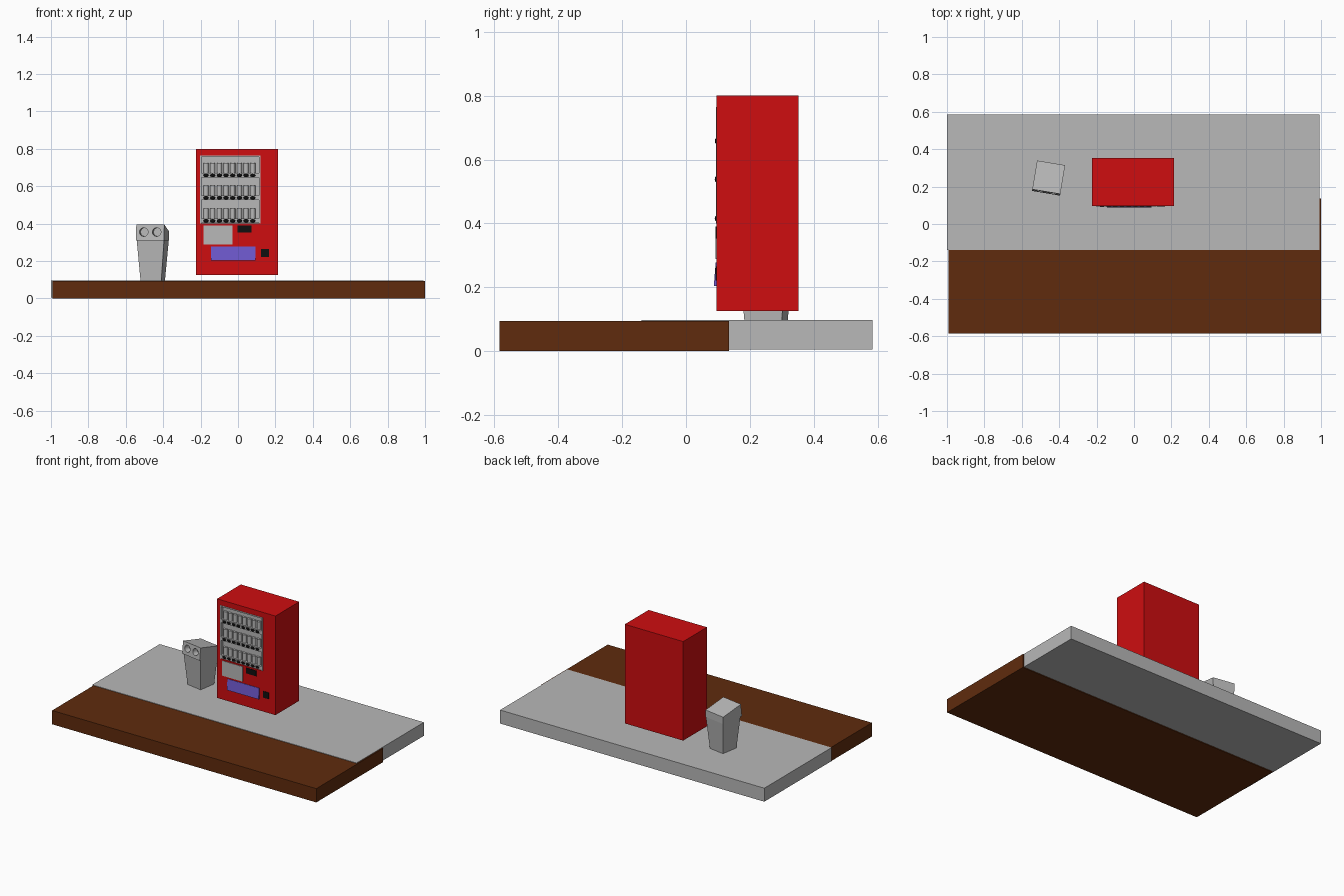
import bpy, bmesh, math
from mathutils import Matrix, Vector

if "Cube" in bpy.data.objects:
    bpy.data.objects.remove(bpy.data.objects["Cube"])


def material(name, rgb):
    m = bpy.data.materials.new(name)
    m.diffuse_color = (*rgb, 1)
    m.use_nodes = True
    m.node_tree.nodes["Principled BSDF"].inputs["Base Color"].default_value = m.diffuse_color
    return m


GREY = material("grey", (0.48, 0.48, 0.48))
RED = material("red", (0.62, 0.004, 0.005))
BROWN = material("brown", (0.115, 0.024, 0.004))
PURPLE = material("purple", (0.16, 0.10, 0.62))
BLACK = material("black", (0.005, 0.005, 0.005))


def finish(name, bm, mat):
    bmesh.ops.recalc_face_normals(bm, faces=bm.faces)
    me = bpy.data.meshes.new(name)
    bm.to_mesh(me)
    bm.free()
    if mat:
        me.materials.append(mat)
    ob = bpy.data.objects.new(name, me)
    bpy.context.collection.objects.link(ob)
    return ob


def add_box(bm, x0, x1, y0, y1, z0, z1):
    m = Matrix.Translation(((x0 + x1) / 2, (y0 + y1) / 2, (z0 + z1) / 2))
    m = m @ Matrix.Diagonal((x1 - x0, y1 - y0, z1 - z0, 1))
    return bmesh.ops.create_cube(bm, size=1, matrix=m)["verts"]


def box(name, mat, *dims):
    bm = bmesh.new()
    add_box(bm, *dims)
    return finish(name, bm, mat)


def cut(target, cutter):
    mod = target.modifiers.new("cut", "BOOLEAN")
    mod.operation = "DIFFERENCE"
    mod.solver = "EXACT"
    mod.object = cutter
    cutter.hide_render = True
    bpy.context.view_layer.objects.active = target
    bpy.ops.object.modifier_apply(modifier=mod.name)
    bpy.data.objects.remove(cutter)


# Ground slabs
box("earth_slab", BROWN, -0.992, 1.0, -0.585, 0.135, 0, 0.094)
box("pavement_slab", GREY, -1.0, 0.992, -0.14, 0.585, 0.005, 0.097)

# Cabinet with a display recess
F = 0.096
cabinet = box("cabinet", RED, -0.225, 0.215, F, 0.352, 0.125, 0.80)
cut(cabinet, box("recess_cutter", None, -0.203, 0.12, 0.05, 0.122, 0.40, 0.764))

# Grey lining and shelves of the display
ROWS = (0.403, 0.526, 0.646)
bm = bmesh.new()
add_box(bm, -0.203, 0.12, 0.116, 0.122, 0.40, 0.764)
add_box(bm, -0.203, -0.195, F - 0.002, 0.12, 0.40, 0.764)
add_box(bm, 0.112, 0.12, F - 0.002, 0.12, 0.40, 0.764)
add_box(bm, -0.203, 0.12, F - 0.002, 0.12, 0.756, 0.764)
for z in ROWS:
    add_box(bm, -0.199, 0.116, F - 0.001, 0.12, z, z + 0.024)
finish("display_shelves", bm, GREY)

# Cans and the selection buttons beneath them
cans, buttons = bmesh.new(), bmesh.new()
for z in ROWS:
    for i in range(8):
        x = -0.171 + i * 0.0357
        bmesh.ops.create_cone(cans, cap_ends=True, segments=16, radius1=0.0135,
                              radius2=0.0135, depth=0.055,
                              matrix=Matrix.Translation((x, 0.113, z + 0.0505)))
        m = Matrix.Translation((x, F - 0.001, z + 0.012)) @ Matrix.Diagonal((0.014, 0.005, 0.009, 1))
        bmesh.ops.create_uvsphere(buttons, u_segments=12, v_segments=8, radius=1, matrix=m)
for ob in (finish("cans", cans, GREY), finish("buttons", buttons, BLACK)):
    for o in bpy.context.selected_objects:
        o.select_set(False)
    ob.select_set(True)
    bpy.context.view_layer.objects.active = ob
    bpy.ops.object.shade_smooth_by_angle(angle=math.radians(40))

# Front panels
box("info_panel", GREY, -0.185, -0.03, F - 0.003, F + 0.002, 0.288, 0.39)
box("coin_panel", BLACK, -0.003, 0.072, F - 0.003, F + 0.002, 0.352, 0.39)
box("change_slot", BLACK, 0.123, 0.165, F - 0.003, F + 0.002, 0.221, 0.265)

# Delivery flap, leaning outwards at its foot
bm = bmesh.new()
for v in add_box(bm, -0.145, 0.094, F - 0.003, F + 0.002, 0.203, 0.277):
    if v.co.z < 0.24 and v.co.y < F:
        v.co.y -= 0.006
finish("delivery_flap", bm, PURPLE)

# Litter bin: tapered body and a head with a sloping lid
place = Matrix.Translation((-0.456, 0.25, 0)) @ Matrix.Rotation(math.radians(-9.5), 4, "Z")
bm = bmesh.new()
for v in add_box(bm, -0.074, 0.074, -0.076, 0.078, 0.095, 0.311):
    if v.co.z < 0.2:
        v.co.x *= 0.76
        v.co.y *= 0.77
bm.transform(place)
finish("bin_body", bm, GREY)

bm = bmesh.new()
for v in add_box(bm, -0.076, 0.076, -0.078, 0.078, 0.311, 0.395):
    if v.co.z > 0.35 and v.co.y > 0:
        v.co.z = 0.358
    if v.co.z < 0.35 and v.co.y < 0:
        v.co.y -= 0.009
bm.transform(place)
head = finish("bin_head", bm, GREY)

# Two round openings
bm = bmesh.new()
for x in (-0.035, 0.035):
    m = place @ Matrix.Translation((x, -0.08, 0.355)) @ Matrix.Rotation(math.pi / 2, 4, "X")
    bmesh.ops.create_cone(bm, cap_ends=True, segments=24, radius1=0.023,
                          radius2=0.023, depth=0.07, matrix=m)
cut(head, finish("opening_cutter", bm, None))
